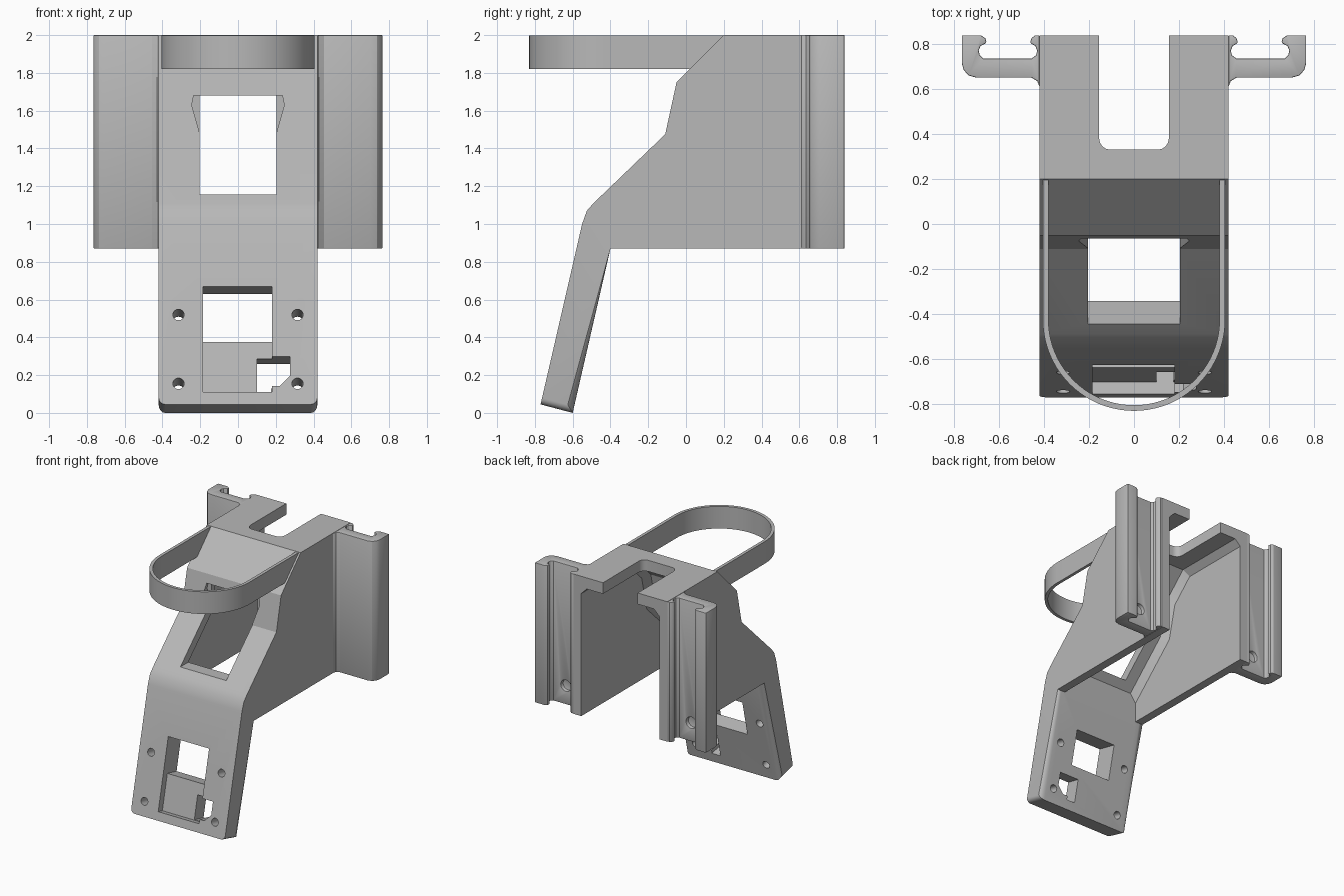
import bpy, bmesh, math
from mathutils import Matrix, Vector

cube = bpy.data.objects.get("Cube")
if cube:
    bpy.data.objects.remove(cube, do_unlink=True)

grey = bpy.data.materials.new("light grey plastic")
grey.use_nodes = True
grey.diffuse_color = (0.48, 0.48, 0.48, 1)
grey.node_tree.nodes["Principled BSDF"].inputs["Base Color"].default_value = (0.48, 0.48, 0.48, 1)

PLACE = {"x": lambda a, b, t: (t, a, b),
         "y": lambda a, b, t: (a, t, b),
         "z": lambda a, b, t: (a, b, t)}


def prism(name, pts, lo, hi, axis, matrix=None, round_rule=None, radius=0.03):
    """Extrude a 2D outline along an axis, rounding the edges picked by a rule."""
    bm = bmesh.new()
    low, high = ([bm.verts.new(PLACE[axis](a, b, t)) for a, b in pts] for t in (lo, hi))
    bm.faces.new(low)
    bm.faces.new(high)
    n = len(pts)
    for i in range(n):
        j = (i + 1) % n
        bm.faces.new((low[i], low[j], high[j], high[i]))
    bmesh.ops.recalc_face_normals(bm, faces=bm.faces)
    if round_rule:
        picked = [e for e in bm.edges if round_rule(e)]
        bmesh.ops.bevel(bm, geom=picked, offset=radius, segments=4,
                        profile=0.5, affect="EDGES")
    if matrix:
        bm.transform(matrix)
    me = bpy.data.meshes.new(name)
    bm.to_mesh(me)
    bm.free()
    me.materials.append(grey)
    ob = bpy.data.objects.new(name, me)
    bpy.context.collection.objects.link(ob)
    return ob


def activate(ob):
    bpy.ops.object.select_all(action="DESELECT")
    ob.select_set(True)
    bpy.context.view_layer.objects.active = ob


def cut(ob, cutter):
    """Subtract the cutter and throw it away."""
    activate(ob)
    mod = ob.modifiers.new("cut", "BOOLEAN")
    mod.operation, mod.solver, mod.object = "DIFFERENCE", "EXACT", cutter
    bpy.ops.object.modifier_apply(modifier=mod.name)
    bpy.data.objects.remove(cutter, do_unlink=True)


def rect(a0, a1, b0, b1):
    return [(a0, b0), (a1, b0), (a1, b1), (a0, b1)]


def circle(a, b, r, n=24):
    return [(a + r * math.cos(2 * math.pi * i / n),
             b + r * math.sin(2 * math.pi * i / n)) for i in range(n)]


# Main bracket: side outline with a thick slanted leg, rounded at its foot and rear
W = 0.42
outline = [(0.2, 2), (-0.05, 1.75), (-0.11, 1.475), (-0.49, 1.11), (-0.525, 1.07),
           (-0.55, 1.0), (-0.77, 0.045), (-0.6, 0), (-0.4, 0.87), (0.838, 0.87), (0.838, 2)]


def leg_edge(e):
    a, b = (v.co for v in e.verts)
    along_side = abs(a.x - b.x) < 0.01
    foot = max(a.z, b.z) < 0.1
    rear = max(a.z, b.z) < 0.9 and max(a.y, b.y) < -0.3 and abs(a.z - b.z) > 0.5
    return along_side and (foot or rear)


bracket = prism("bracket_body", outline, -W, W, "x", round_rule=leg_edge, radius=0.035)

# Hollow interior, open at the back and below, with chamfered roof corners
inside = [(1.0, 1.91), (0.22, 1.91), (0.02, 1.715), (-0.045, 1.44), (-0.4, 1.1),
          (-0.4, 0.75), (1.0, 0.75)]


def roof_edge(e):
    a, b = (v.co for v in e.verts)
    return abs(a.x - b.x) < 0.01 and min(a.z, b.z) > 1.05 and abs(a.y - b.y) > 0.01


cavity = prism("cavity", inside, -0.35, 0.35, "x")
bm = bmesh.new()
bm.from_mesh(cavity.data)
bmesh.ops.bevel(bm, geom=[e for e in bm.edges if roof_edge(e)], offset=0.05,
                segments=1, affect="EDGES")
bm.to_mesh(cavity.data)
bm.free()
cut(bracket, cavity)


# Rounded notch in the top plate
def notch_corner(e):
    a, b = (v.co for v in e.verts)
    return abs(a.z - b.z) > 0.1 and a.y < 0.5


cut(bracket, prism("notch", rect(-0.155, 0.155, 0.33, 1), 1.8, 2.2, "z",
                   round_rule=notch_corner, radius=0.05))

# Upper window with flared top corners
cut(bracket, prism("window", rect(-0.205, 0.205, 1.155, 1.68), -0.9, 0.3, "y"))
flare = [(0.2, 1.47), (0.245, 1.63), (0.235, 1.68), (-0.235, 1.68), (-0.245, 1.63), (-0.2, 1.47)]
cut(bracket, prism("flare", flare, -0.3, -0.045, "y"))

# Leg cutouts, laid out in the slanted plane of the leg front
tilt = math.atan2(0.22, 0.955)
leg = Matrix.Translation(Vector((0, -0.77, 0.045))) @ Matrix.Rotation(-tilt, 4, "X")
cut(bracket, prism("leg_window", rect(-0.185, 0.18, 0.351, 0.64), -0.1, 0.3, "y", leg))
cut(bracket, prism("leg_recess", rect(-0.185, 0.18, 0.067, 0.5), -0.1, 0.055, "y", leg))
slot = [(0.1, 0.07), (0.175, 0.07), (0.175, 0.1), (0.22, 0.1), (0.275, 0.155),
        (0.275, 0.26), (0.1, 0.26)]
cut(bracket, prism("leg_slot", slot, -0.1, 0.3, "y", leg))
for x in (-0.315, 0.315):
    for v in (0.113, 0.487):
        cut(bracket, prism("screw_hole", circle(x, v, 0.03), -0.1, 0.3, "y", leg))

# Hooked rail channels on both sides
channel = [(W, 0.61), (0.43, 0.635), (0.455, 0.65), (0.7, 0.65), (0.735, 0.66), (0.757, 0.685),
           (0.765, 0.715), (0.765, 0.838), (0.68, 0.838), (0.66, 0.825), (0.655, 0.805),
           (0.682, 0.79), (0.69, 0.77), (0.685, 0.75), (0.67, 0.735), (0.455, 0.735),
           (0.435, 0.75), (0.43, 0.77), (0.438, 0.79), (0.462, 0.805), (0.455, 0.825),
           (0.44, 0.838), (W, 0.838)]
parts = [bracket]
for side, label in ((1, "left"), (-1, "right")):
    rail = prism(label + "_rail_channel", [(side * x, y) for x, y in channel], 0.87, 2, "z")
    cut(rail, prism("dimple", circle(side * 0.56, 1.02, 0.045), 0.705, 0.9, "y"))
    bev = rail.modifiers.new("soft edges", "BEVEL")
    bev.width, bev.segments, bev.angle_limit = 0.01, 2, math.radians(55)
    activate(rail)
    bpy.ops.object.modifier_apply(modifier=bev.name)
    parts.append(rail)

# U-shaped strap reaching out of the front
def u_line(r):
    arc = [(r * math.cos(math.pi * i / 40), -0.425 - r * math.sin(math.pi * i / 40))
           for i in range(41)]
    return [(r, 0.195)] + arc + [(-r, 0.195)]


strap = prism("strap_loop", u_line(0.405) + u_line(0.38)[::-1], 1.82, 1.999, "z")
# Trim the strap ends to the sloping face of the bracket
cut(strap, prism("strap_trim", [(0.02, 1.8), (0.5, 1.8), (0.5, 2.28)], -1, 1, "x"))
parts.append(strap)

for ob in parts:
    activate(ob)
    bpy.ops.object.shade_smooth_by_angle(angle=math.radians(28))
